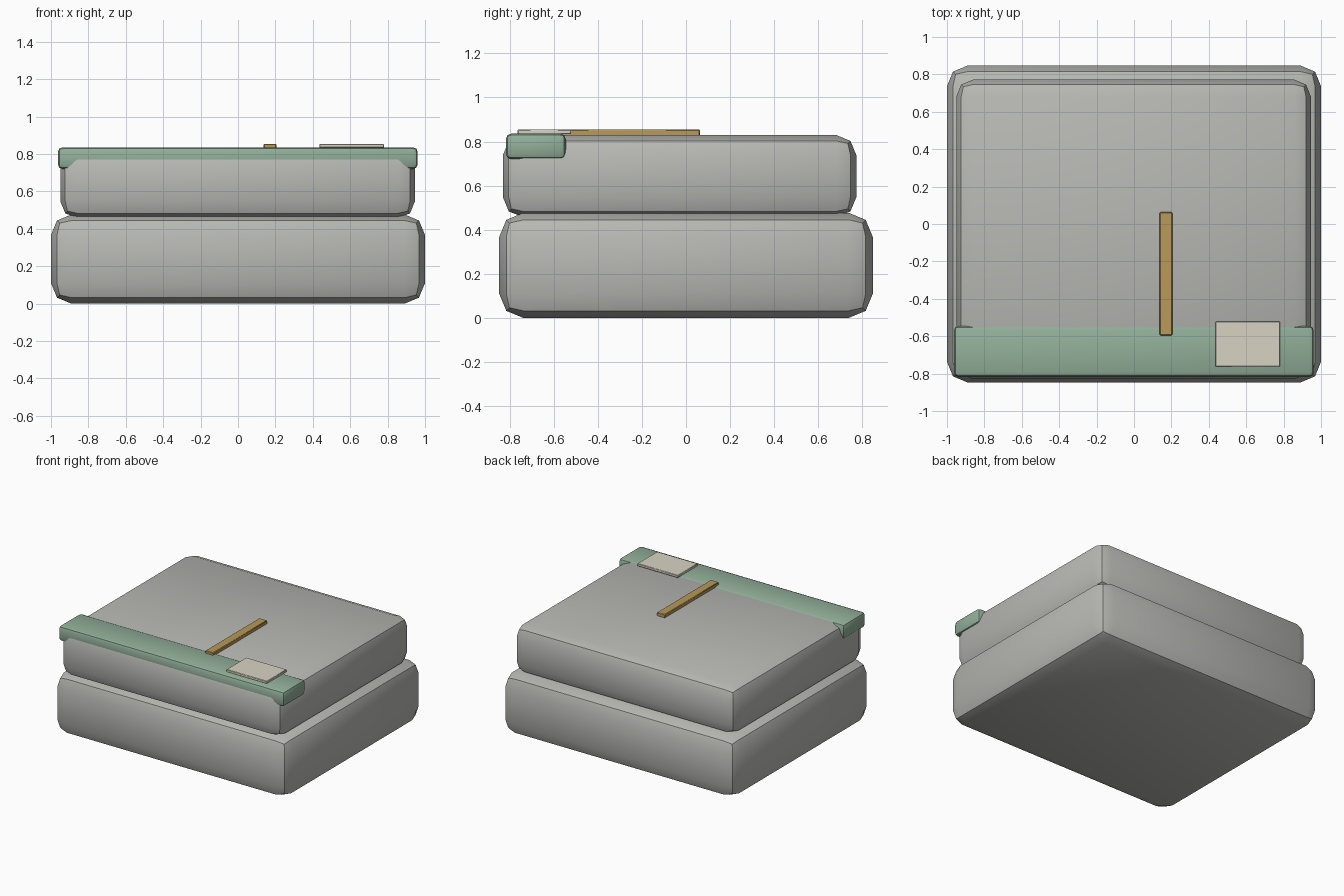
import bpy
import math

if "Cube" in bpy.data.objects:
    bpy.data.objects.remove(bpy.data.objects["Cube"])


def material(name, rgb):
    m = bpy.data.materials.new(name)
    m.diffuse_color = (*rgb, 1)
    m.use_nodes = True
    m.node_tree.nodes["Principled BSDF"].inputs["Base Color"].default_value = m.diffuse_color
    return m


grey = material("warm grey fabric", (0.48, 0.48, 0.46))
green = material("sage green", (0.29, 0.43, 0.32))
gold = material("ochre", (0.48, 0.32, 0.10))
cream = material("cream", (0.69, 0.65, 0.55))


def rounded_box(name, lo, hi, bevel, segments, mat):
    """Bevelled box between two opposite corners."""
    bpy.ops.mesh.primitive_cube_add(
        size=1, location=[(a + b) / 2 for a, b in zip(lo, hi)])
    ob = bpy.context.object
    ob.name = name
    ob.scale = [b - a for a, b in zip(lo, hi)]
    bpy.ops.object.transform_apply(location=False, rotation=False, scale=True)
    ob.data.materials.append(mat)
    mod = ob.modifiers.new("Bevel", 'BEVEL')
    mod.width = bevel
    mod.segments = segments
    bpy.ops.object.modifier_apply(modifier=mod.name)
    bpy.ops.object.shade_smooth_by_angle(angle=math.radians(40))
    return ob


# Two stacked soft blocks
rounded_box("lower_block", (-1, -0.847, 0), (1, 0.847, 0.477), 0.11, 2, grey)
rounded_box("upper_block", (-0.95, -0.83, 0.457), (0.946, 0.772, 0.829), 0.09, 2, grey)

# Band wrapped over the front edge
rounded_box("front_band", (-0.963, -0.817, 0.72), (0.961, -0.545, 0.836), 0.025, 2, green)

# Strip and label lying on top
rounded_box("top_strip", (0.137, -0.595, 0.826), (0.205, 0.063, 0.855), 0.004, 1, gold)
rounded_box("label_plate", (0.435, -0.763, 0.834), (0.78, -0.522, 0.854), 0.003, 1, cream)
